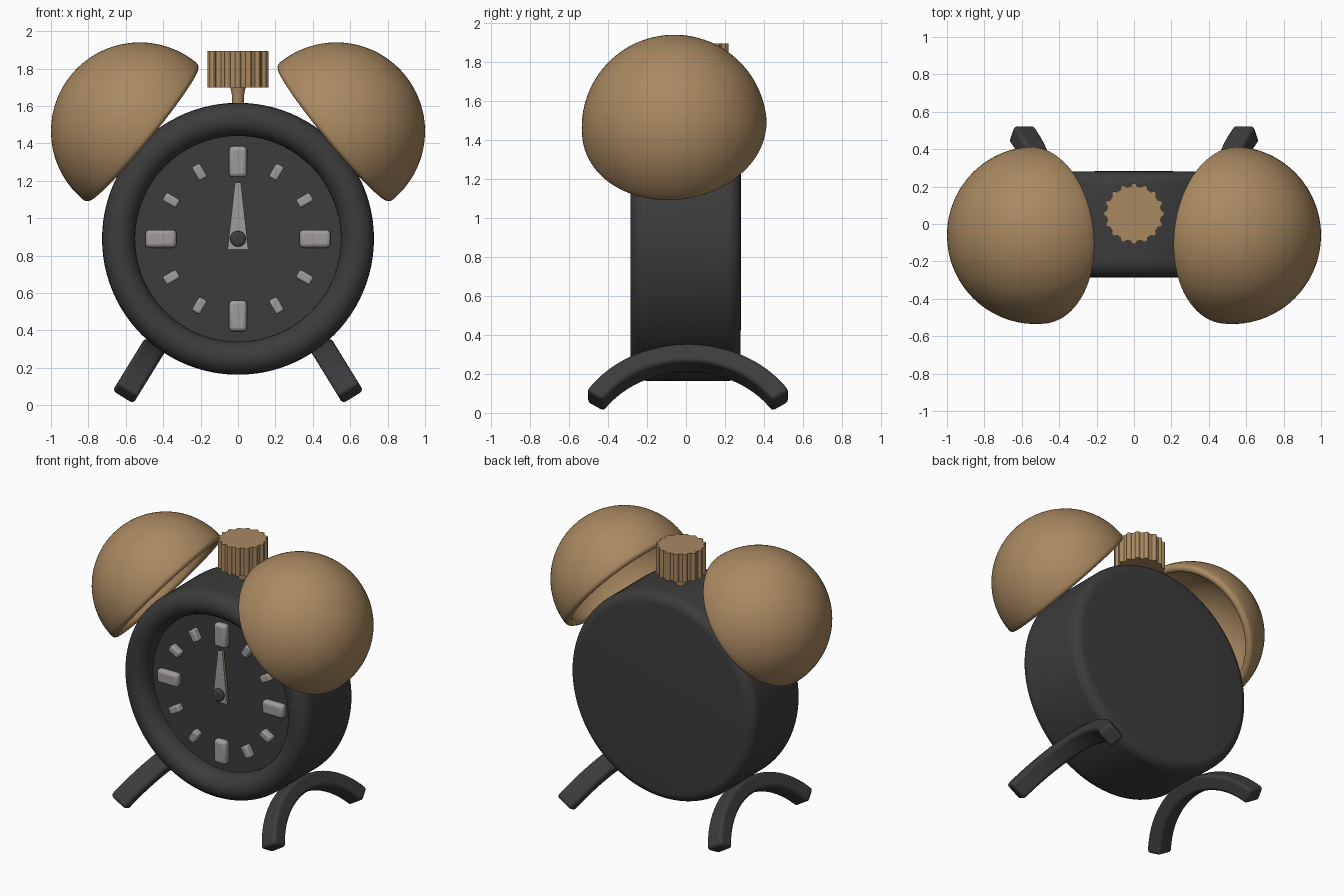
import bpy, bmesh
from math import sin, cos, pi, radians
from mathutils import Matrix, Vector

if "Cube" in bpy.data.objects:
    bpy.data.objects.remove(bpy.data.objects["Cube"])


def material(name, rgb):
    m = bpy.data.materials.new(name)
    m.diffuse_color = (*rgb, 1)
    m.use_nodes = True
    m.node_tree.nodes["Principled BSDF"].inputs["Base Color"].default_value = m.diffuse_color
    return m


DARK = material("dark", (0.045, 0.045, 0.045))
BRASS = material("brass", (0.40, 0.25, 0.12))
PALE = material("pale", (0.35, 0.33, 0.33))
CZ = 0.89  # height of the dial centre


def finish(name, bm, mat, matrix=Matrix(), bevel=0, segs=3):
    bmesh.ops.recalc_face_normals(bm, faces=bm.faces)
    me = bpy.data.meshes.new(name)
    bm.to_mesh(me)
    bm.free()
    me.transform(matrix)
    if matrix.determinant() < 0:
        me.flip_normals()
    me.materials.append(mat)
    ob = bpy.data.objects.new(name, me)
    bpy.context.collection.objects.link(ob)
    if bevel:
        b = ob.modifiers.new("bevel", 'BEVEL')
        b.width, b.segments = bevel, segs
        b.limit_method, b.angle_limit = 'ANGLE', radians(40)
    bpy.ops.object.select_all(action='DESELECT')
    ob.select_set(True)
    bpy.context.view_layer.objects.active = ob
    bpy.ops.object.shade_smooth_by_angle(angle=radians(40))
    return ob


def lathe(name, profile, mat, matrix, steps=96):
    # spin an (r, z) profile about local z
    bm = bmesh.new()
    vs = [bm.verts.new((r, 0, z)) for r, z in profile]
    es = [bm.edges.new(p) for p in zip(vs, vs[1:])]
    bmesh.ops.spin(bm, geom=vs + es, axis=(0, 0, 1), cent=(0, 0, 0),
                   angle=2 * pi, steps=steps, use_merge=True)
    bmesh.ops.remove_doubles(bm, verts=bm.verts, dist=1e-5)
    return finish(name, bm, mat, matrix)


def prism(name, outline, depth, mat, matrix, bevel=0, segs=3):
    # extrude an xy outline along local z
    bm = bmesh.new()
    f = bm.faces.new([bm.verts.new((x, y, 0)) for x, y in outline])
    top = bmesh.ops.extrude_face_region(bm, geom=[f])["geom"]
    bmesh.ops.translate(bm, vec=(0, 0, depth),
                        verts=[v for v in top if isinstance(v, bmesh.types.BMVert)])
    return finish(name, bm, mat, matrix, bevel, segs)


def arc(cx, cz, rx, rz, a0, a1, n):
    return [(cx + rx * cos(radians(a0 + (a1 - a0) * i / n)),
             cz + rz * sin(radians(a0 + (a1 - a0) * i / n))) for i in range(n + 1)]


# local z points to the front (-y), local y points up
FRONT = Matrix.Translation((0, 0, CZ)) @ Matrix.Rotation(pi / 2, 4, 'X')

# case with recessed dial and rounded rim
case = ([(0, 0.165), (0.55, 0.165)]
        + arc(0.638, 0.195, 0.088, 0.09, 180, 0, 16)
        + arc(0.657, -0.21, 0.07, 0.07, 0, -90, 8) + [(0, -0.283)])
lathe("clock_case", case, DARK, FRONT)

# hour markers
for h in range(12):
    w, l = (0.048, 0.083) if h % 3 == 0 else (0.025, 0.042)
    box = [(-w, -l), (w, -l), (w, l), (-w, l)]
    m = FRONT @ Matrix.Rotation(-h * pi / 6, 4, 'Z') @ Matrix.Translation((0, 0.412, 0.155))
    prism(f"hour_marker_{h}", box, 0.057, PALE, m, w * 0.45)

# two overlapping hands and centre hub
hand = [(-0.057, -0.06), (0.057, -0.06), (0.016, 0.302), (-0.016, 0.302)]
for name, z, mat in (("hour_hand", 0.175, BRASS), ("minute_hand", 0.193, PALE)):
    prism(name, hand, 0.016, mat, FRONT @ Matrix.Translation((0, 0, z)), 0.006, 2)
lathe("hand_hub", [(0, 0.16), (0.042, 0.16), (0.042, 0.225)]
      + arc(0.027, 0.225, 0.015, 0.015, 0, 90, 4) + [(0, 0.24)], DARK, FRONT, 32)

# bells: tilted hollow hemispheres with a rounded lip
R, T = 0.475, 0.055
shell = (arc(0, 0, R, R, 90, 0, 24) + arc(R - T / 2, 0, T / 2, T / 2, 0, -180, 8)[1:]
         + arc(0, 0, R - T, R - T, 0, 90, 24)[1:])
shell[0], shell[-1] = (0, R), (0, R - T)
axis = Vector((0.772, -0.09, 0.635))
for side, name in ((1, "right_bell"), (-1, "left_bell")):
    m = (Matrix.Diagonal((side, 1, 1, 1)) @ Matrix.Translation((0.525, -0.06, 1.465))
         @ axis.to_track_quat('Z', 'Y').to_matrix().to_4x4())
    lathe(name, shell, BRASS, m)

# ridged winding knob on a stem
TEETH, N = 16, 10
ridged = []
for i in range(TEETH * N):
    c = max(0, cos(2 * pi * i / N) + 0.2) / 1.2
    r = 0.147 + 0.016 * c ** 0.6
    a = 2 * pi * i / (TEETH * N)
    ridged.append((r * cos(a), r * sin(a)))
prism("knob", ridged, 0.195, BRASS, Matrix.Translation((0, 0.055, 1.70)))
lathe("knob_stem", [(0, 1.58), (0.033, 1.58), (0.033, 1.66), (0.042, 1.71), (0, 1.71)],
      BRASS, Matrix.Translation((0, 0.055, 0)), 32)

# splayed arched feet
tilt = radians(31.6)
outline = arc(0, -0.567, 0.62, 0.62, 33, 147, 28) + arc(0, -0.567, 0.515, 0.515, 147, 33, 28)
for side, name in ((1, "right_foot"), (-1, "left_foot")):
    # columns: along y, up the slanted leg, across its width
    basis = Matrix(((0, -sin(tilt), cos(tilt)),
                    (1, 0, 0),
                    (0, cos(tilt), sin(tilt)))).to_4x4()
    m = (Matrix.Diagonal((side, 1, 1, 1)) @ Matrix.Translation((0.469, 0.01, 0.281))
         @ basis @ Matrix.Translation((0, 0, -0.065)))
    prism(name, outline, 0.13, DARK, m, 0.02)
